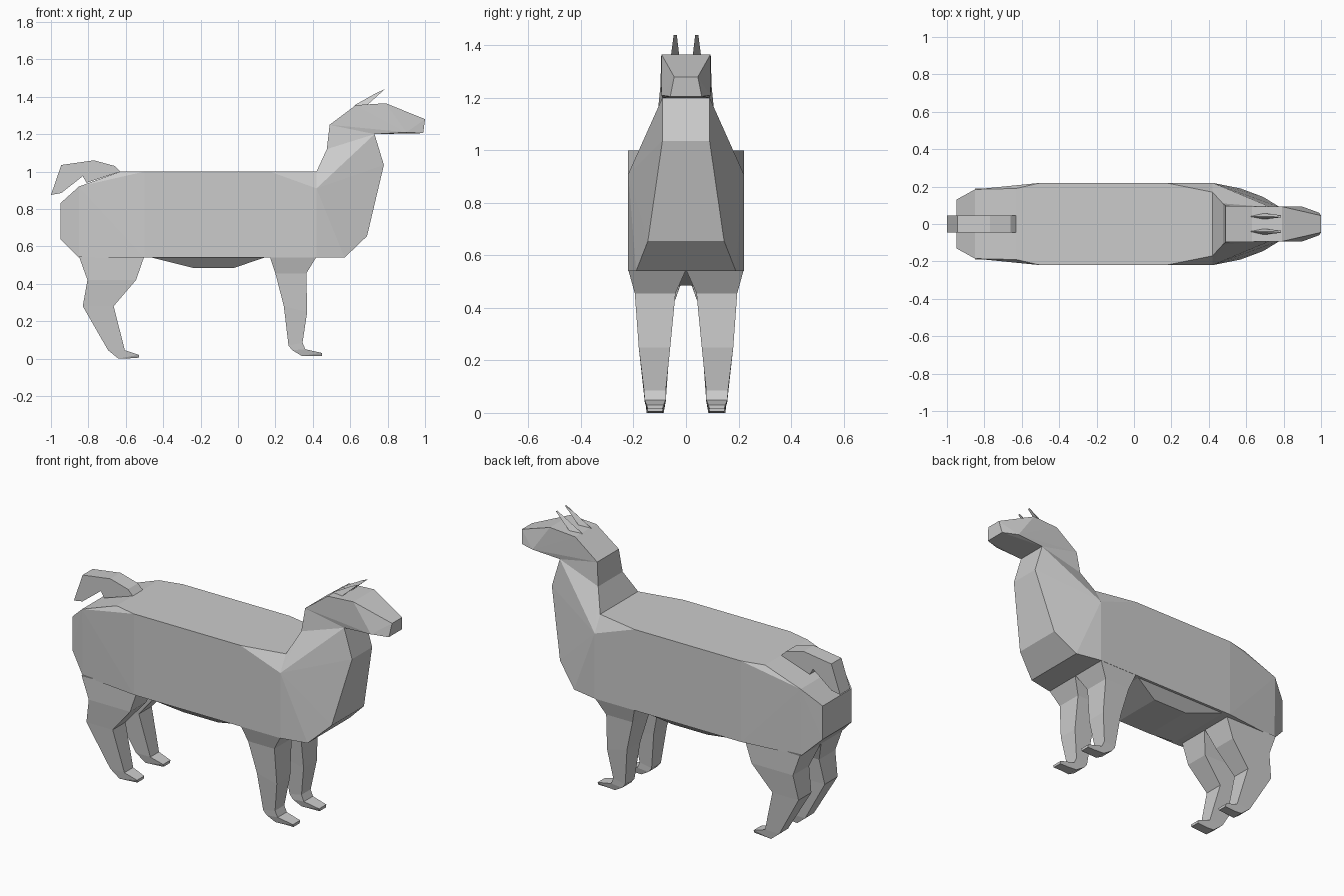
import bpy
import bmesh

if "Cube" in bpy.data.objects:
    bpy.data.objects.remove(bpy.data.objects["Cube"], do_unlink=True)

coat = bpy.data.materials.new("grey_coat")
coat.use_nodes = True
GREY = (0.6, 0.6, 0.6, 1)
coat.diffuse_color = GREY
coat.node_tree.nodes["Principled BSDF"].inputs["Base Color"].default_value = GREY


def finish(name, bm):
    """Clean up a bmesh and turn it into a flat shaded object."""
    bmesh.ops.remove_doubles(bm, verts=bm.verts, dist=0.0005)
    bmesh.ops.recalc_face_normals(bm, faces=bm.faces)
    mesh = bpy.data.meshes.new(name)
    bm.to_mesh(mesh)
    bm.free()
    mesh.materials.append(coat)
    obj = bpy.data.objects.new(name, mesh)
    bpy.context.collection.objects.link(obj)
    return obj


def add_hull(bm, half, seams=()):
    """Symmetric faceted block from (x, half width, z) points, open at its seams."""
    pts = [(x, s * y, z) for x, y, z in half for s in (-1, 1)]
    verts = [bm.verts.new(p) for p in pts]
    on_seam = [{v for v, p in zip(verts, pts) if (p[0], abs(p[1]), p[2]) in seam}
               for seam in seams]
    bmesh.ops.convex_hull(bm, input=verts)
    caps = [f for f in bm.faces if any(set(f.verts) <= s for s in on_seam)]
    bmesh.ops.delete(bm, geom=caps, context='FACES_ONLY')


def loft(name, rings, side):
    """Leg from rings of back x, back z, front x, front z, inner y, outer y."""
    bm = bmesh.new()
    loops = [[bm.verts.new(p) for p in (
        (xb, side * yi, zb), (xf, side * yi, zf), (xf, side * yo, zf), (xb, side * yo, zb))]
        for xb, zb, xf, zf, yi, yo in rings]
    for a, b in zip(loops, loops[1:]):
        for i in range(4):
            j = (i + 1) % 4
            bm.faces.new((a[i], a[j], b[j], b[i]))
    bm.faces.new(loops[0])
    bm.faces.new(loops[-1])
    return finish(name, bm)


# Seams shared by neighbouring blocks of the body
shoulder = [(.42, .17, 1.0), (.42, .22, .91), (.42, .22, .54)]
neck_low = [(.475, .11, 1.12), (.73, .09, 1.2)]
neck_high = [(.49, .097, 1.25), (.73, .09, 1.2)]

# Torso, chest, neck and head as one skin
rump = [(-.95, .13, .83), (-.95, .13, .64), (-.85, .185, .92), (-.85, .18, .54),
        (-.63, .19, 1.0)]
barrel = [(x, .22, z) for x in (-.5, .17) for z in (1.0, .54)]
chest = [(.57, .19, .54), (.69, .145, .655), (.78, .09, 1.035)]
skull = [(.63, .095, 1.355), (.79, .093, 1.365), (.9, .093, 1.21),
         (.99, .06, 1.205), (1.0, .045, 1.28)]
body = bmesh.new()
add_hull(body, rump + barrel + shoulder, [shoulder])
add_hull(body, shoulder + chest + neck_low, [shoulder, neck_low])
add_hull(body, neck_low + neck_high[:1], [neck_low, neck_high])
add_hull(body, neck_high + skull, [neck_high])
finish("body", body)

# Belly bulge
belly = bmesh.new()
add_hull(belly, [(-.5, .215, .55), (.17, .215, .55), (-.24, .15, .485), (-.02, .15, .485)])
finish("belly", belly)

# Tail: side profile extruded across its width
tail = bmesh.new()
profile = [(-.63, 1.0), (-.66, 1.03), (-.77, 1.06), (-.945, 1.035), (-1.0, .875),
           (-.945, .885), (-.83, .975), (-.81, .94)]
face = tail.faces.new([tail.verts.new((x, -.045, z)) for x, z in profile])
ext = bmesh.ops.extrude_face_region(tail, geom=[face])["geom"]
bmesh.ops.translate(tail, vec=(0, .09, 0),
                    verts=[v for v in ext if isinstance(v, bmesh.types.BMVert)])
finish("tail", tail)

# Legs with feet pointing forward
front_rings = [(.17, .545, .42, .545, 0, .22), (.2, .455, .365, .455, .04, .195),
               (.245, .28, .37, .25, .06, .18), (.27, .07, .345, .085, .077, .16),
               (.29, .045, .36, .05, .077, .158), (.34, .015, .45, .03, .085, .15),
               (.4, .015, .45, .015, .09, .145)]
hind_rings = [(-.85, .545, -.5, .55, 0, .19), (-.805, .42, -.545, .42, .045, .19),
              (-.83, .28, -.665, .28, .06, .175), (-.695, .045, -.605, .045, .077, .155),
              (-.64, 0, -.53, .02, .085, .15), (-.6, 0, -.53, .005, .09, .145)]
for side, label in ((1, "far"), (-1, "near")):
    loft(label + "_front_leg", front_rings, side)
    loft(label + "_hind_leg", hind_rings, side)

    # Swept back slender ear
    ear = bmesh.new()
    pts = [(.62, .04, 1.353), (.69, .025, 1.355), (.69, .058, 1.355),
           (.74, .04, 1.42), (.785, .035, 1.44), (.785, .047, 1.44)]
    bmesh.ops.convex_hull(ear, input=[ear.verts.new((x, side * y, z)) for x, y, z in pts])
    finish(label + "_ear", ear)
